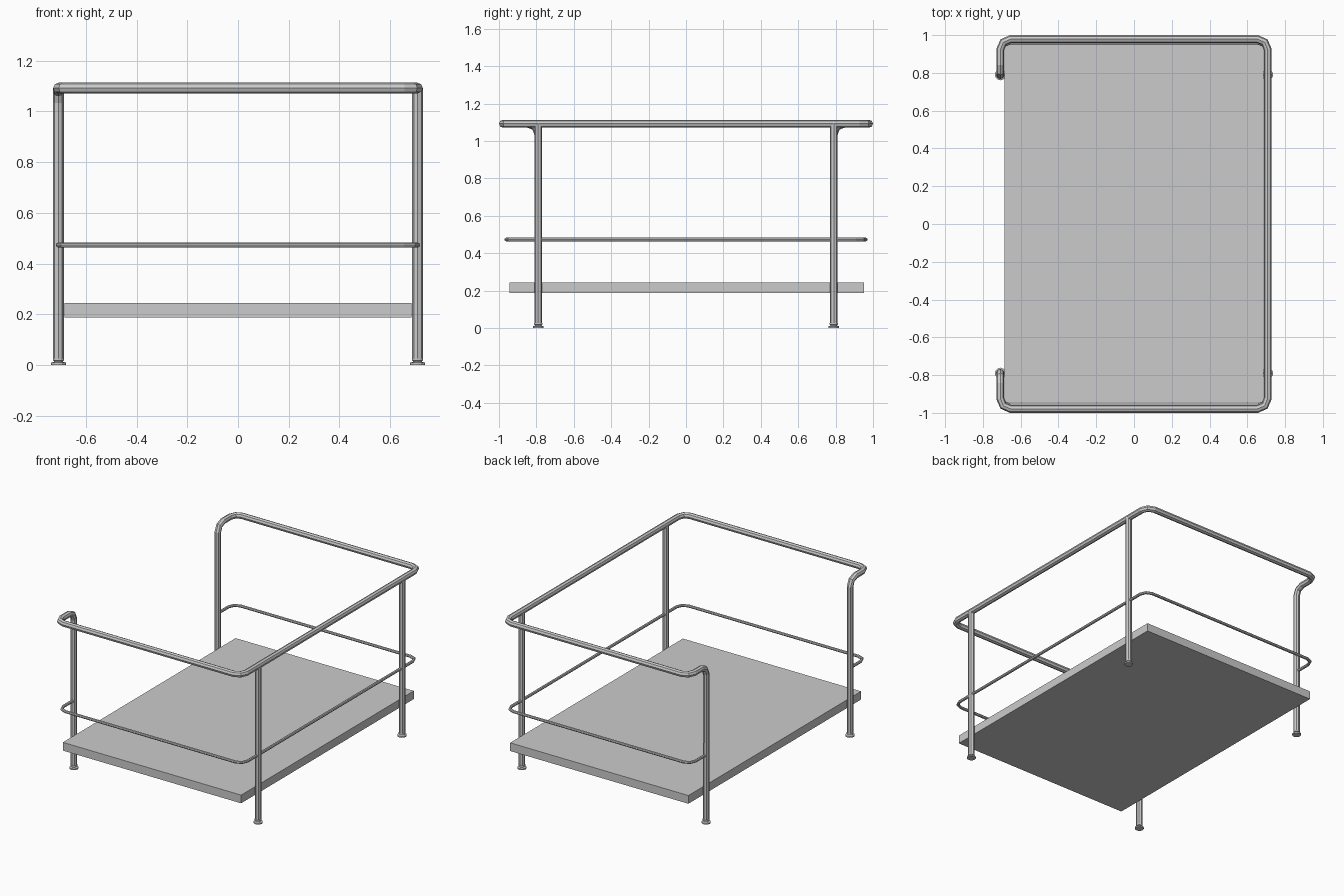
import bpy, bmesh, math
from mathutils import Vector

if "Cube" in bpy.data.objects:
    bpy.data.objects.remove(bpy.data.objects["Cube"])

PX, PY = 0.708, 0.79      # post positions
TOP = 1.092               # handrail centre height


def fillet(corners, radius, steps=2):
    """Round every inner corner of a path with a short arc."""
    pts = [Vector(c) for c in corners]
    out = [pts[0]]
    for a, p, b in zip(pts, pts[1:], pts[2:]):
        u, v = (a - p).normalized(), (b - p).normalized()
        centre = p + (u + v) * radius
        for i in range(steps + 1):
            t = math.pi / 2 * i / steps
            out.append(centre - v * radius * math.cos(t) - u * radius * math.sin(t))
    return out + [pts[-1]]


def tube(name, path, radius):
    curve = bpy.data.curves.new(name, 'CURVE')
    curve.dimensions = '3D'
    curve.bevel_depth = radius
    curve.bevel_resolution = 2
    curve.use_fill_caps = True
    spline = curve.splines.new('POLY')
    spline.points.add(len(path) - 1)
    for point, co in zip(spline.points, path):
        point.co = (*co, 1)
    spline.use_smooth = False
    ob = bpy.data.objects.new(name, curve)
    bpy.context.collection.objects.link(ob)
    return ob


def lathe(name, profile, location, sides=12):
    bm = bmesh.new()
    rings = []
    for r, z in profile:
        rings.append([bm.verts.new((r * math.cos(math.tau * i / sides),
                                    r * math.sin(math.tau * i / sides), z))
                      for i in range(sides)])
    for lo, hi in zip(rings, rings[1:]):
        for i in range(sides):
            j = (i + 1) % sides
            bm.faces.new((lo[i], lo[j], hi[j], hi[i]))
    bm.faces.new(rings[0][::-1])
    bm.faces.new(rings[-1])
    mesh = bpy.data.meshes.new(name)
    bm.to_mesh(mesh)
    bm.free()
    ob = bpy.data.objects.new(name, mesh)
    ob.location = location
    bpy.context.collection.objects.link(ob)


# Handrail, bending down into the two left posts
tube("handrail_with_left_posts", fillet([
    (-PX, -PY, 0.02), (-PX, -PY, TOP), (-PX, -0.979, TOP), (PX, -0.979, TOP),
    (PX, 0.979, TOP), (-PX, 0.979, TOP), (-PX, PY, TOP), (-PX, PY, 0.02)], 0.055), 0.021)

# Thin lower rail between the left posts
tube("lower_rail", fillet([
    (-PX, -PY, 0.473), (-PX, -0.961, 0.473), (PX, -0.961, 0.473),
    (PX, 0.961, 0.473), (-PX, 0.961, 0.473), (-PX, PY, 0.473)], 0.055), 0.01)

# Right posts
for side, y in (("front", -PY), ("back", PY)):
    tube(f"right_{side}_post", [Vector((PX, y, 0.02)), Vector((PX, y, TOP))], 0.021)

# Stepped feet
foot = [(0.029, 0), (0.029, 0.009), (0.018, 0.013), (0.018, 0.016), (0.022, 0.018), (0.022, 0.026)]
for sx, xn in ((-1, "left"), (1, "right")):
    for sy, yn in ((-1, "front"), (1, "back")):
        lathe(f"{xn}_{yn}_foot", foot, (sx * PX, sy * PY, 0))

# Platform slab
bpy.ops.mesh.primitive_cube_add(size=1, location=(0, 0.004, 0.216))
deck = bpy.context.object
deck.name = "platform"
deck.scale = (1.37, 1.896, 0.057)
